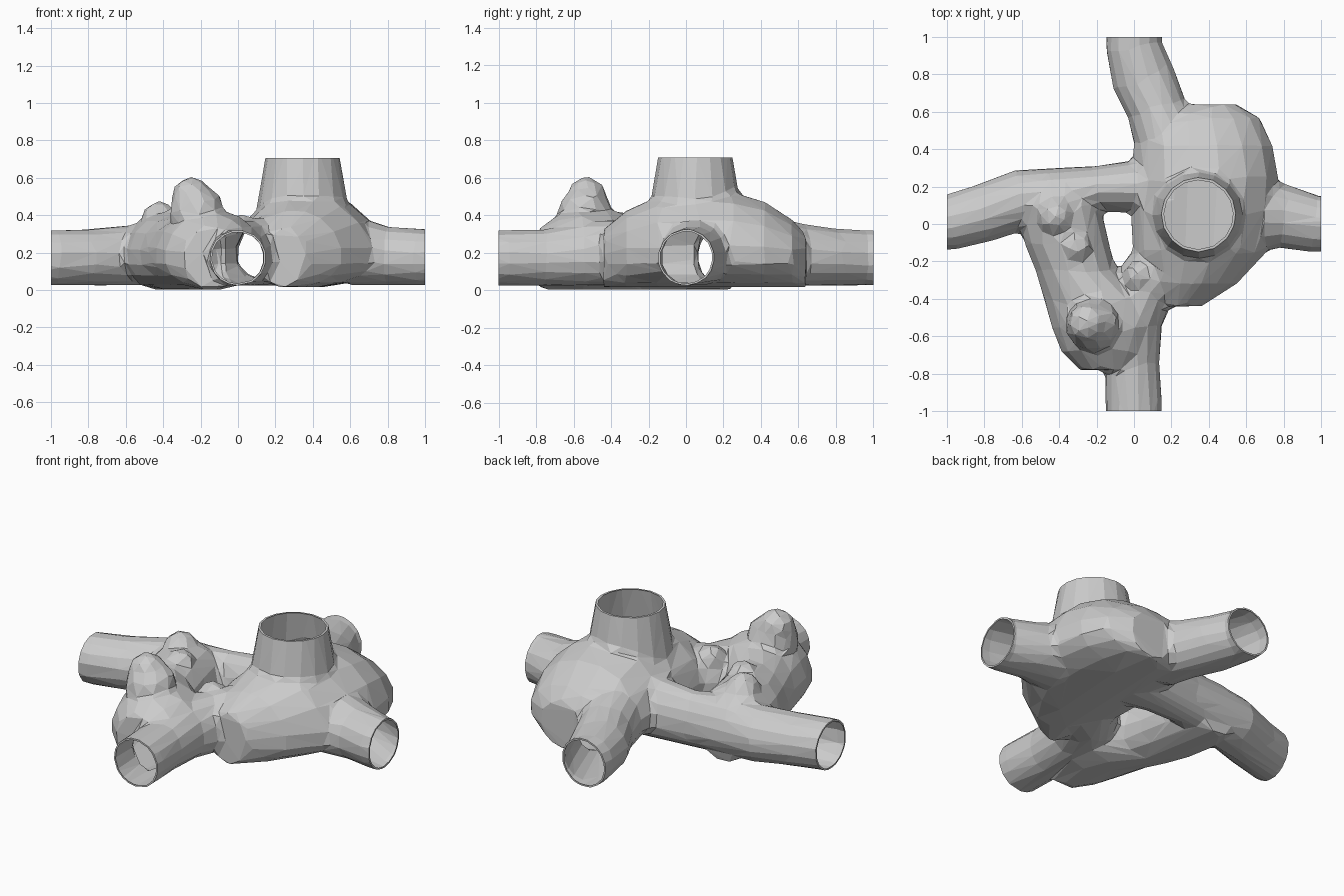
import bpy, bmesh, math
from mathutils import Vector, Matrix

if "Cube" in bpy.data.objects:
    bpy.data.objects.remove(bpy.data.objects["Cube"])

bm = bmesh.new()
MID = 0.175


def loft(sections, bottom=0.025, axis=None, n=16):
    """Closed tunnel through (x, y, half width, top height) sections."""
    rings = []
    for i, (x, y, hw, top) in enumerate(sections):
        a, b = sections[max(i - 1, 0)], sections[min(i + 1, len(sections) - 1)]
        side = Vector((a[1] - b[1], b[0] - a[0], 0)).normalized() if axis is None else Vector(axis)
        ring = []
        for k in range(n):
            t = 2 * math.pi * (k + 0.5) / n
            s = math.sin(t)
            z = MID + s * ((top - MID) if s > 0 else (MID - bottom))
            p = Vector((x, y, z)) + side * hw * 1.02 * math.cos(t)
            ring.append(bm.verts.new(p))
        rings.append(ring)
    for r, q in zip(rings, rings[1:]):
        for k in range(n):
            bm.faces.new((r[k], r[(k + 1) % n], q[(k + 1) % n], q[k]))
    bm.faces.new(rings[0])
    bm.faces.new(rings[-1])


# main chamber, sections stacked along y
loft([(0.40, 0.64, 0.15, 0.30), (0.35, 0.57, 0.32, 0.38), (0.37, 0.42, 0.37, 0.48),
      (0.38, 0.25, 0.39, 0.53), (0.37, 0.05, 0.385, 0.53), (0.35, -0.15, 0.355, 0.51),
      (0.30, -0.32, 0.25, 0.43), (0.24, -0.44, 0.12, 0.33)], 0.015, (1, 0, 0))

# side chamber
loft([(-0.42, 0.25, 0.15, 0.33), (-0.40, 0.10, 0.22, 0.42), (-0.36, -0.10, 0.225, 0.42),
      (-0.31, -0.25, 0.215, 0.41), (-0.20, -0.40, 0.28, 0.43), (-0.15, -0.55, 0.29, 0.44),
      (-0.15, -0.68, 0.24, 0.41), (-0.14, -0.78, 0.15, 0.34)], 0.002, (1, 0, 0))

# four tunnels running out to the tile edges
loft([(0, -1.1, 0.15, 0.325), (0, -0.95, 0.15, 0.325), (-0.01, -0.75, 0.145, 0.33),
      (0, -0.52, 0.15, 0.37), (0.05, -0.35, 0.17, 0.38), (0.2, -0.2, 0.2, 0.40)])
loft([(0, 1.1, 0.15, 0.325), (0, 0.95, 0.15, 0.325), (0.05, 0.78, 0.17, 0.335),
      (0.12, 0.62, 0.16, 0.36), (0.18, 0.45, 0.18, 0.40)])
loft([(1.1, 0, 0.15, 0.325), (0.97, 0, 0.15, 0.33), (0.8, 0.04, 0.17, 0.345),
      (0.6, 0.05, 0.22, 0.41)])
loft([(-1.1, 0, 0.145, 0.325), (-0.98, 0.01, 0.148, 0.325), (-0.8, 0.06, 0.155, 0.33),
      (-0.6, 0.13, 0.16, 0.35), (-0.4, 0.14, 0.16, 0.37), (-0.2, 0.19, 0.12, 0.36),
      (0, 0.2, 0.14, 0.38), (0.2, 0.18, 0.2, 0.42)])

# chimney
bmesh.ops.create_cone(bm, cap_ends=True, segments=16, radius1=0.27, radius2=0.185, depth=0.5,
                      matrix=Matrix.Translation((0.345, 0.05, 0.55)))

# rocky knobs on the side chamber
for x, y, z, r in [(-0.22, -0.54, 0.41, 0.15), (-0.25, -0.53, 0.50, 0.11), (-0.17, -0.52, 0.46, 0.09),
                   (-0.42, 0.04, 0.38, 0.10), (-0.31, -0.12, 0.37, 0.09), (0.02, -0.28, 0.33, 0.08)]:
    bmesh.ops.create_icosphere(bm, subdivisions=2, radius=r, matrix=Matrix.Translation((x, y, z)))

bmesh.ops.recalc_face_normals(bm, faces=bm.faces)
mesh = bpy.data.meshes.new("cave_junction")
bm.to_mesh(mesh)
bm.free()
cave = bpy.data.objects.new("cave_junction", mesh)
bpy.context.collection.objects.link(cave)

# fuse, soften and reduce to low-poly facets
rm = cave.modifiers.new("fuse", 'REMESH')
rm.mode = 'VOXEL'
rm.voxel_size = 0.02
sm = cave.modifiers.new("soften", 'SMOOTH')
sm.factor = 0.5
sm.iterations = 5


def evaluated():
    dg = bpy.context.evaluated_depsgraph_get()
    dg.update()
    return bpy.data.meshes.new_from_object(cave.evaluated_get(dg))


tris = 2 * len(evaluated().polygons)
dec = cave.modifiers.new("facets", 'DECIMATE')
dec.ratio = min(1.0, 1400 / tris)
low = evaluated()
cave.modifiers.clear()
cave.data = low

# cut the tunnel ends and chimney open
bm = bmesh.new()
bm.from_mesh(low)
for co, no in [((1, 0, 0), (1, 0, 0)), ((-1, 0, 0), (-1, 0, 0)), ((0, 1, 0), (0, 1, 0)),
               ((0, -1, 0), (0, -1, 0)), ((0, 0, 0.71), (0, 0, 1))]:
    bmesh.ops.bisect_plane(bm, geom=bm.verts[:] + bm.edges[:] + bm.faces[:],
                           plane_co=co, plane_no=no, clear_outer=True)

# narrow rim around each opening
centres = [Vector(c) for c in [(1, 0, MID), (-1, 0, MID), (0, 1, MID), (0, -1, MID), (0.345, 0.05, 0.71)]]
rim = bmesh.ops.extrude_edge_only(bm, edges=[e for e in bm.edges if e.is_boundary])
for v in rim["geom"]:
    if isinstance(v, bmesh.types.BMVert):
        c = min(centres, key=lambda p: (p - v.co).length)
        v.co = c + (v.co - c) * 0.93
# rest the lowest point on the ground
drop = min(v.co.z for v in bm.verts)
if abs(drop) < 0.05:
    bmesh.ops.translate(bm, verts=bm.verts, vec=(0, 0, -drop * 0.5))
for f in bm.faces:
    f.smooth = False
bm.to_mesh(low)
bm.free()
low.name = "cave_junction_shell"
